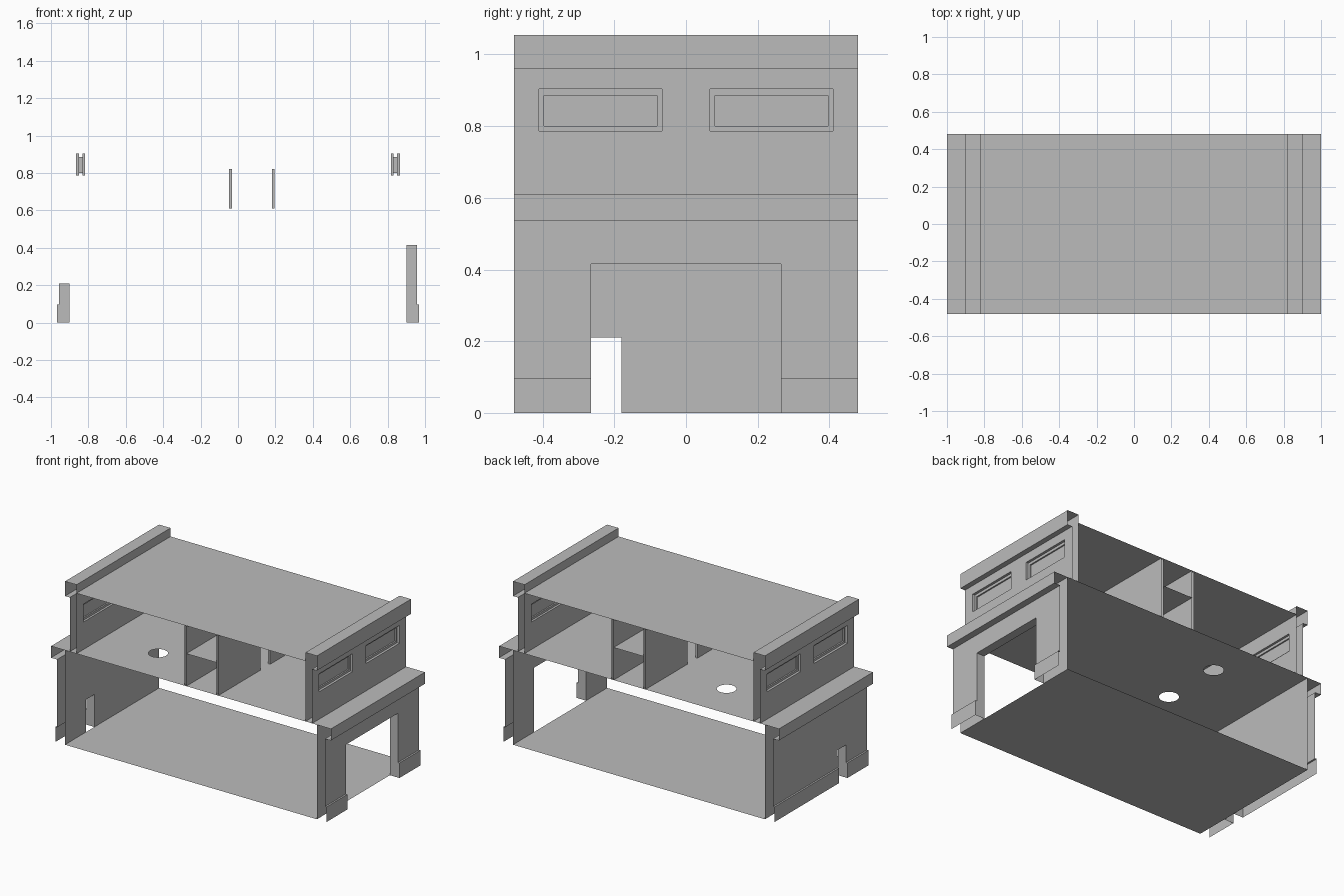
import bpy, bmesh, math
from mathutils import Vector

if "Cube" in bpy.data.objects:
    bpy.data.objects.remove(bpy.data.objects["Cube"])

HALF = 0.48                       # half depth of the building
FLOOR2, ROOF = 0.61, 1.0          # upper floor and roof levels
FAR = 9.0

grey = bpy.data.materials.new("plain grey")
grey.use_nodes = True
grey.diffuse_color = (0.5, 0.5, 0.5, 1)
grey.node_tree.nodes["Principled BSDF"].inputs["Base Color"].default_value = (0.5, 0.5, 0.5, 1)


def finish(name, bm):
    bmesh.ops.remove_doubles(bm, verts=bm.verts, dist=0.0001)
    mesh = bpy.data.meshes.new(name)
    bm.to_mesh(mesh)
    bm.free()
    mesh.materials.append(grey)
    obj = bpy.data.objects.new(name, mesh)
    bpy.context.collection.objects.link(obj)


def sheet(bm, axis, at, u, v, holes=(), facing=1):
    """Flat axis-aligned sheet with rectangular holes (u0, u1, v0, v1)."""
    def cuts(rng, i):
        lo, hi = sorted(rng)
        inner = {h[k] for h in holes for k in (i, i + 1) if lo < h[k] < hi}
        return sorted(inner | {lo, hi})
    us, vs = cuts(u, 0), cuts(v, 2)
    for u0, u1 in zip(us, us[1:]):
        for v0, v1 in zip(vs, vs[1:]):
            mu, mv = (u0 + u1) / 2, (v0 + v1) / 2
            if any(a < mu < b and c < mv < d for a, b, c, d in holes):
                continue
            pts = []
            for p, q in ((u0, v0), (u1, v0), (u1, v1), (u0, v1)):
                pts.append({"x": (at, p, q), "y": (p, at, q), "z": (p, q, at)}[axis])
            face = bm.faces.new([bm.verts.new(p) for p in pts])
            face.normal_update()
            if face.normal["xyz".index(axis)] * facing < 0:
                face.normal_flip()


def reveal(bm, x0, x1, hole, sill=True):
    """Inner sides of an opening running from x0 to x1."""
    y0, y1, z0, z1 = hole
    sheet(bm, "y", y0, (x0, x1), (z0, z1), facing=1)
    sheet(bm, "y", y1, (x0, x1), (z0, z1), facing=-1)
    sheet(bm, "z", z1, (x0, x1), (y0, y1), facing=-1)
    if sill:
        sheet(bm, "z", z0, (x0, x1), (y0, y1), facing=1)


# End walls: outer profile from skirting up over the ledge to the parapet
PROFILE = [(0.968, 0), (0.968, 0.097), (0.957, 0.097), (0.957, 0.535), (1, 0.535),
           (1, FLOOR2), (0.866, FLOOR2), (0.866, 0.96), (0.9, 0.96), (0.9, 1.055),
           (0.818, 1.055), (0.818, ROOF)]
FRAMES = [(-0.41, -0.067, 0.787, 0.903), (0.067, 0.41, 0.787, 0.903)]
GLAZING = [(a + 0.014, b - 0.014, c + 0.014, d - 0.017) for a, b, c, d in FRAMES]


def end_wall(label, s, door):
    bm = bmesh.new()
    for (xa, za), (xb, zb) in zip(PROFILE, PROFILE[1:]):
        if xa == xb:
            sheet(bm, "x", s * xa, (-HALF, HALF), (za, zb), [door] + FRAMES,
                  s if zb > za else -s)
        else:
            gap = [(-FAR, FAR, door[0], door[1])] if za < 0.2 else []
            sheet(bm, "z", za, (s * xa, s * xb), (-HALF, HALF), gap, 1 if xb < xa else -1)
    # inner faces of both storeys
    sheet(bm, "x", s * 0.9, (-HALF, HALF), (0, FLOOR2), [door], -s)
    sheet(bm, "x", s * 0.818, (-HALF, HALF), (FLOOR2, ROOF), FRAMES, -s)
    # door reveal, with the cut ends of the skirting
    reveal(bm, s * 0.9, s * 0.957, door, sill=False)
    for y, f in ((door[0], 1), (door[1], -1)):
        sheet(bm, "y", y, (s * 0.957, s * 0.968), (0, 0.097), facing=f)
    finish(label + "_end_wall", bm)

    # stepped window recesses on both faces, with a pane in the middle
    bm = bmesh.new()
    for frame, glass in zip(FRAMES, GLAZING):
        reveal(bm, s * 0.85, s * 0.866, frame)
        reveal(bm, s * 0.818, s * 0.832, frame)
        reveal(bm, s * 0.832, s * 0.85, glass)
        sheet(bm, "x", s * 0.85, frame[:2], frame[2:], [glass], s)
        sheet(bm, "x", s * 0.832, frame[:2], frame[2:], [glass], -s)
    finish(label + "_window_frames", bm)
    bm = bmesh.new()
    for glass in GLAZING:
        sheet(bm, "x", s * 0.841, glass[:2], glass[2:], facing=s)
    finish(label + "_window_panes", bm)


end_wall("left", 1, (-0.265, 0.265, 0, 0.415))
end_wall("right", -1, (-0.265, -0.18, 0, 0.21))

# Ground floor and roof
for name, z, half in (("ground_floor", 0, 0.9), ("roof", ROOF, 0.818)):
    bm = bmesh.new()
    sheet(bm, "z", z, (-half, half), (-HALF, HALF))
    finish(name, bm)

# Upper floor with two round holes
bm = bmesh.new()
loops = [[(sx * 0.866, sy * HALF) for sx, sy in ((-1, -1), (1, -1), (1, 1), (-1, 1))]]
for cy in (-0.2, 0.2):
    loops.append([(-0.43 + 0.058 * math.cos(i * math.tau / 24),
                   cy + 0.058 * math.sin(i * math.tau / 24)) for i in range(24)])
edges = []
for loop in loops:
    vs = [bm.verts.new((x, y, FLOOR2)) for x, y in loop]
    edges += [bm.edges.new((a, b)) for a, b in zip(vs, vs[1:] + vs[:1])]
bmesh.ops.triangle_fill(bm, use_beauty=True, edges=edges, normal=Vector((0, 0, 1)))
finish("upper_floor", bm)

# Two partitions with doorways
doorway = (-0.05, 0.05, FLOOR2, 0.82)
for name, x in (("right_partition", -0.04), ("left_partition", 0.188)):
    bm = bmesh.new()
    for s in (-1, 1):
        sheet(bm, "x", x + s * 0.007, (-HALF, HALF), (FLOOR2, ROOF), [doorway], s)
    reveal(bm, x - 0.007, x + 0.007, doorway, sill=False)
    finish(name, bm)

# Low ceiling over the passage between the partitions
bm = bmesh.new()
sheet(bm, "z", 0.82, (-0.033, 0.181), (-HALF, HALF))
finish("passage_ceiling", bm)
